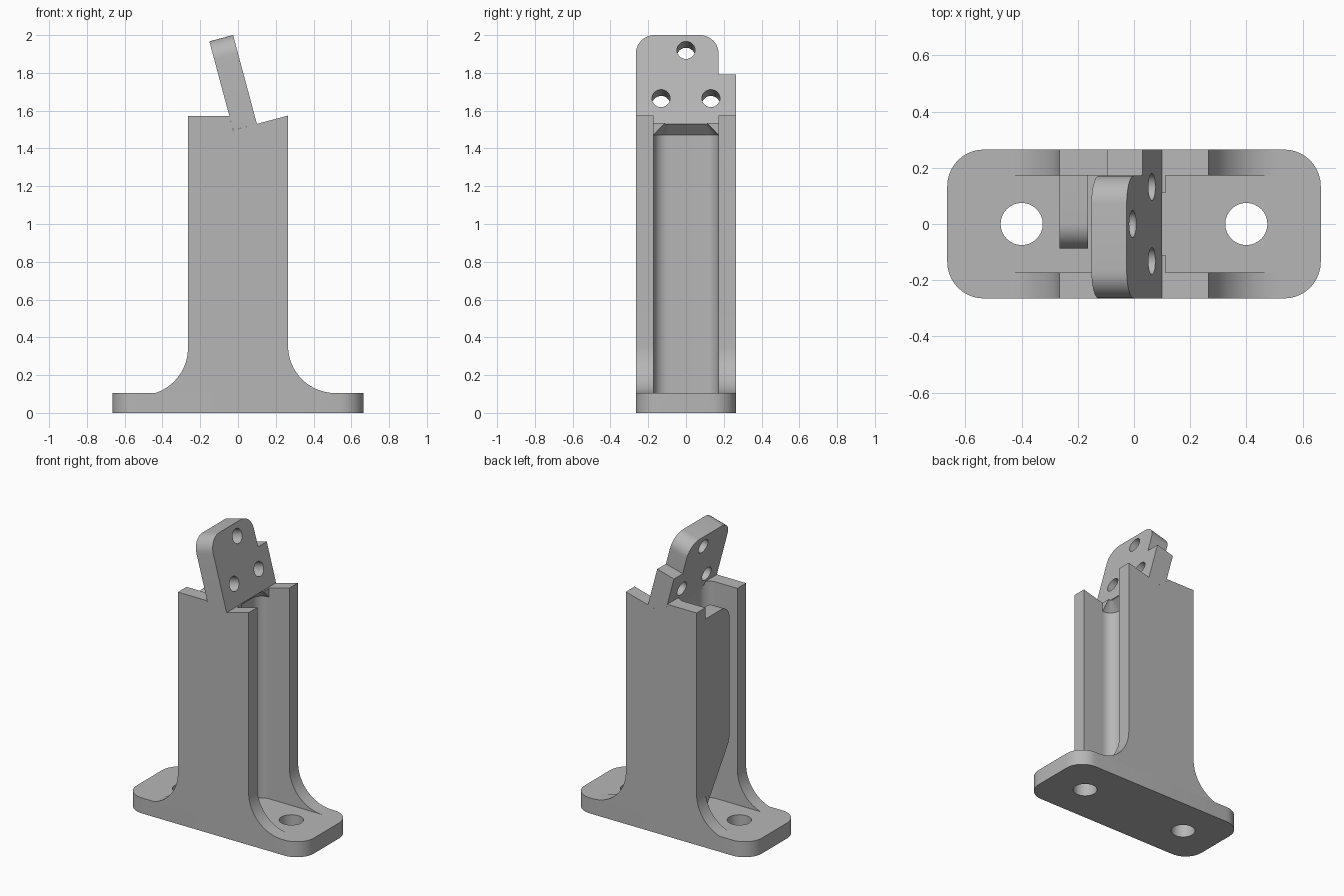
import bpy, bmesh, math
from mathutils import Vector

cube = bpy.data.objects.get("Cube")
if cube:
    bpy.data.objects.remove(cube, do_unlink=True)

grey = bpy.data.materials.new("light grey")
grey.use_nodes = True
colour = (0.47, 0.47, 0.47, 1)
grey.diffuse_color = colour
grey.node_tree.nodes["Principled BSDF"].inputs["Base Color"].default_value = colour

AXES = {"X": lambda a, b, h: (h, a, b),
        "Y": lambda a, b, h: (a, h, b),
        "Z": lambda a, b, h: (a, b, h)}


def rounded(corners, segs=10):
    """Outline from (a, b, radius) corners, filleting each with a radius."""
    out = []
    for i, (a, b, r) in enumerate(corners):
        p = Vector((a, b))
        if not r:
            out.append(p)
            continue
        u = (Vector(corners[i - 1][:2]) - p).normalized()
        v = (Vector(corners[(i + 1) % len(corners)][:2]) - p).normalized()
        half = u.angle(v) / 2
        centre = p + (u + v).normalized() * r / math.sin(half)
        start = p + u * r / math.tan(half) - centre
        end = p + v * r / math.tan(half) - centre
        turn = math.atan2(start.x * end.y - start.y * end.x, start.dot(end))
        base = math.atan2(start.y, start.x)
        for k in range(segs + 1):
            t = base + turn * k / segs
            out.append(centre + r * Vector((math.cos(t), math.sin(t))))
    return out


def arc(ca, cb, r, t0, t1, segs=16):
    angles = [math.radians(t0 + (t1 - t0) * k / segs) for k in range(segs + 1)]
    return [(ca + r * math.cos(t), cb + r * math.sin(t)) for t in angles]


def prism(name, outline, lo, hi, axis, top=None):
    """Extrude an outline along an axis; an optional top outline tapers it."""
    place = AXES[axis]
    bm = bmesh.new()
    low = [bm.verts.new(place(a, b, lo)) for a, b in outline]
    high = [bm.verts.new(place(a, b, hi)) for a, b in (top or outline)]
    bm.faces.new(low)
    bm.faces.new(high)
    n = len(low)
    for i in range(n):
        j = (i + 1) % n
        bm.faces.new((low[i], low[j], high[j], high[i]))
    bmesh.ops.recalc_face_normals(bm, faces=bm.faces)
    mesh = bpy.data.meshes.new(name)
    bm.to_mesh(mesh)
    bm.free()
    obj = bpy.data.objects.new(name, mesh)
    bpy.context.collection.objects.link(obj)
    mesh.materials.append(grey)
    return obj


def activate(obj):
    bpy.ops.object.select_all(action="DESELECT")
    obj.select_set(True)
    bpy.context.view_layer.objects.active = obj


def cut(obj, *cutters):
    for cutter in cutters:
        activate(obj)
        mod = obj.modifiers.new("cut", "BOOLEAN")
        mod.operation = "DIFFERENCE"
        mod.solver = "EXACT"
        mod.object = cutter
        bpy.ops.object.modifier_apply(modifier=mod.name)
        bpy.data.objects.remove(cutter, do_unlink=True)


def hole(a, b, r, lo, hi, axis):
    return prism("hole_cutter", arc(a, b, r, 0, 348.75, 31), lo, hi, axis)


def pocket(x, half, r, outer):
    """Plan outline of a channel open towards the outer side."""
    return rounded([(x, -half, r), (outer, -half, 0), (outer, half, 0), (x, half, r)])


DEPTH, WALL, INNER, FLOOR = 0.265, 0.265, 0.172, 0.105

# Base plate with two bolt holes
L, R = 0.665, 0.13
base = prism("base_plate", rounded([(-L, -DEPTH, R), (L, -DEPTH, R),
                                    (L, DEPTH, R), (-L, DEPTH, R)]), 0, FLOOR, "Z")
cut(base, *[hole(x, 0, 0.075, -0.1, 0.2, "Z") for x in (-0.4, 0.4)])

# Upright column with flared feet and a seat for the tilted plate
left_foot = arc(-WALL - 0.25, 0.343, 0.25, -72, 0)
left_foot[0] = (left_foot[0][0], FLOOR)
right_foot = arc(WALL + 0.25, 0.355, 0.25, 180, 270)
outline = left_foot + [(-WALL, 1.572), (-0.046, 1.572), (-0.0256, 1.496),
                       (0.1, 1.53), (WALL, 1.574)] + right_foot
column = prism("column", outline, -DEPTH, DEPTH, "Y")

# Channels on both sides leave two walls joined by a filleted web
cut(column,
    prism("left_cutter", pocket(0.035, INNER, 0.075, 1), 0.05, 1.472, "Z"),
    prism("chamfer_cutter", pocket(0.035, INNER, 0.075, 1), 1.4715, 1.54, "Z",
          top=pocket(0.103, 0.104, 0.007, 1)),
    prism("left_top_cutter", pocket(0.113, INNER, 0, 1), 0.05, 1.8, "Z"),
    prism("right_cutter", pocket(-0.03, INNER, 0.075, -1), 0.05, 1.8, "Z"))

# Guard flap reaching from the back wall across the right channel
guard = prism("guard_flap", rounded([(INNER, 0.2, 0), (-0.088, 0.58, 0.15),
                                     (-0.088, 1.495, 0.09), (INNER, 1.495, 0)]),
              -WALL, -0.163, "X")

# Tilted mounting plate with an ear at the back and three holes
plate = prism("mounting_plate", rounded([(-DEPTH, 0, 0), (DEPTH, 0, 0), (DEPTH, 0.27, 0),
                                         (INNER, 0.27, 0), (INNER, 0.487, 0.1),
                                         (-DEPTH, 0.487, 0.1)]), -0.13, 0, "X")
cut(plate, *[hole(y, v, 0.048, -0.3, 0.2, "X")
             for y, v in ((0, 0.404), (-0.132, 0.14), (0.132, 0.14))])
plate.location = (0.1, 0, 1.53)
plate.rotation_euler.y = math.radians(-15)

# Smooth curved walls, keep hard edges
for part in (base, column, guard, plate):
    activate(part)
    bpy.ops.object.shade_smooth_by_angle(angle=math.radians(25))
